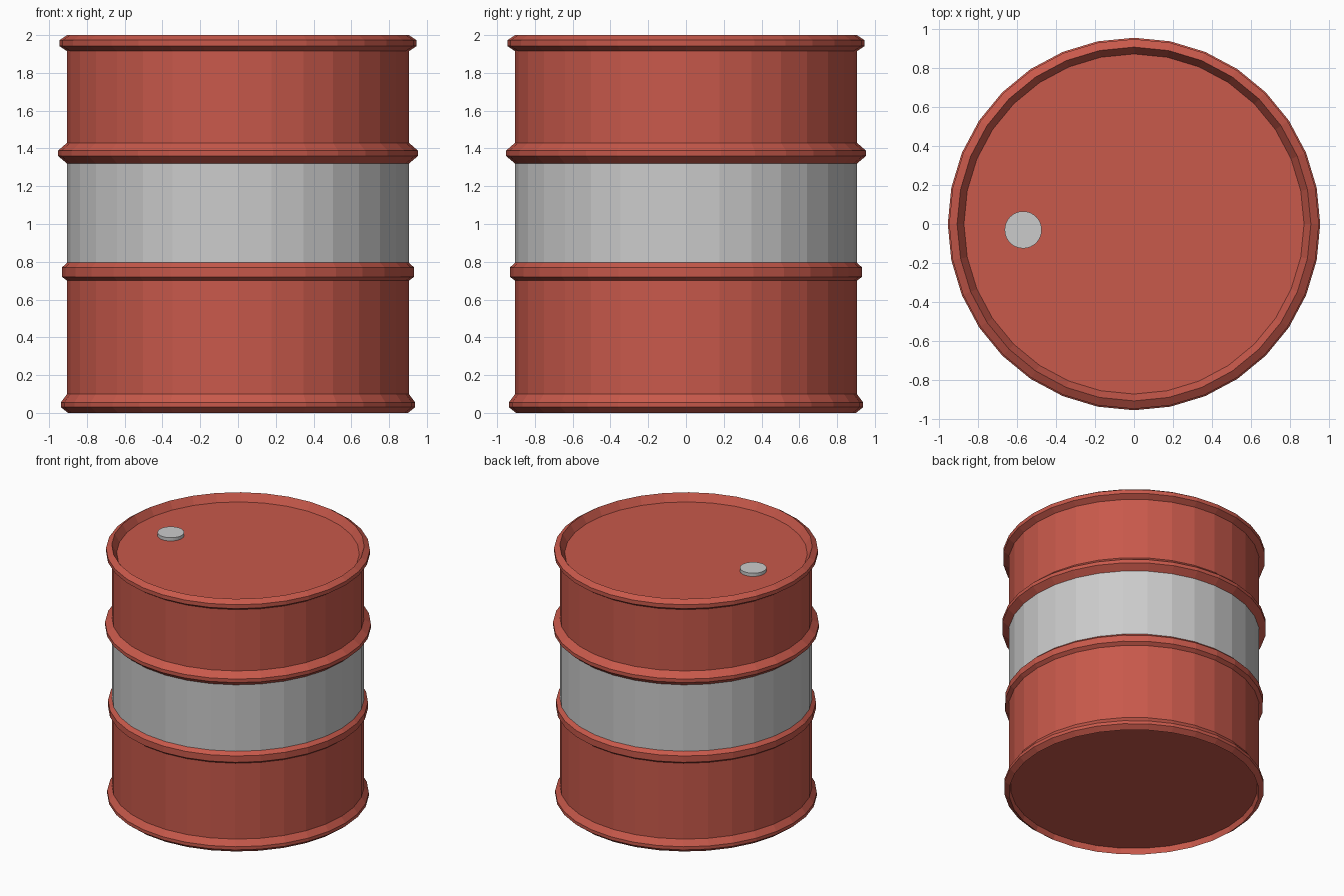
import bpy, bmesh, math

if "Cube" in bpy.data.objects:
    bpy.data.objects.remove(bpy.data.objects["Cube"])

SIDES = 32


def paint(name, rgba):
    mat = bpy.data.materials.new(name)
    mat.diffuse_color = rgba
    mat.use_nodes = True
    mat.node_tree.nodes["Principled BSDF"].inputs["Base Color"].default_value = mat.diffuse_color
    return mat


red = paint("red_paint", (0.58, 0.1, 0.07, 1))


def lathe(name, profile, mat=None, cap_start=False, cap_end=False, at=(0, 0, 0)):
    """Spin an (r, z) profile, listed bottom to top on the outside, about z."""
    bm = bmesh.new()
    rings = [[bm.verts.new((r * math.cos(2 * math.pi * i / SIDES),
                            r * math.sin(2 * math.pi * i / SIDES), z))
              for i in range(SIDES)] for r, z in profile]
    for a, b in zip(rings, rings[1:]):
        for i in range(SIDES):
            j = (i + 1) % SIDES
            bm.faces.new((a[i], a[j], b[j], b[i]))
    if cap_start:
        bm.faces.new(rings[0][::-1])
    if cap_end:
        bm.faces.new(rings[-1])
    mesh = bpy.data.meshes.new(name)
    bm.to_mesh(mesh)
    bm.free()
    if mat:
        mesh.materials.append(mat)
    ob = bpy.data.objects.new(name, mesh)
    ob.location = at
    bpy.context.collection.objects.link(ob)
    return ob


R = 0.905

# Lower shell: recessed base, bottom rim and lower hoop
lathe("lower_shell", [(0.89, 0.045), (0.9, 0), (0.938, 0.03), (0.938, 0.055),
                      (R, 0.1), (R, 0.7), (0.932, 0.72), (0.932, 0.77),
                      (R, 0.795)], red, cap_start=True)

# Bare grey band
lathe("middle_band", [(R, 0.795), (R, 1.32)])

# Upper shell: upper hoop, top rim and sunken lid
lathe("upper_shell", [(R, 1.32), (0.953, 1.36), (0.953, 1.388), (R, 1.43),
                      (R, 1.915), (0.946, 1.942), (0.946, 1.973),
                      (R, 2.0), (0.87, 1.94)], red, cap_end=True)

# Filler cap on the lid
lathe("filler_cap", [(0.095, 0), (0.095, 0.028)], cap_start=True, cap_end=True,
      at=(-0.567, -0.03, 1.938))
